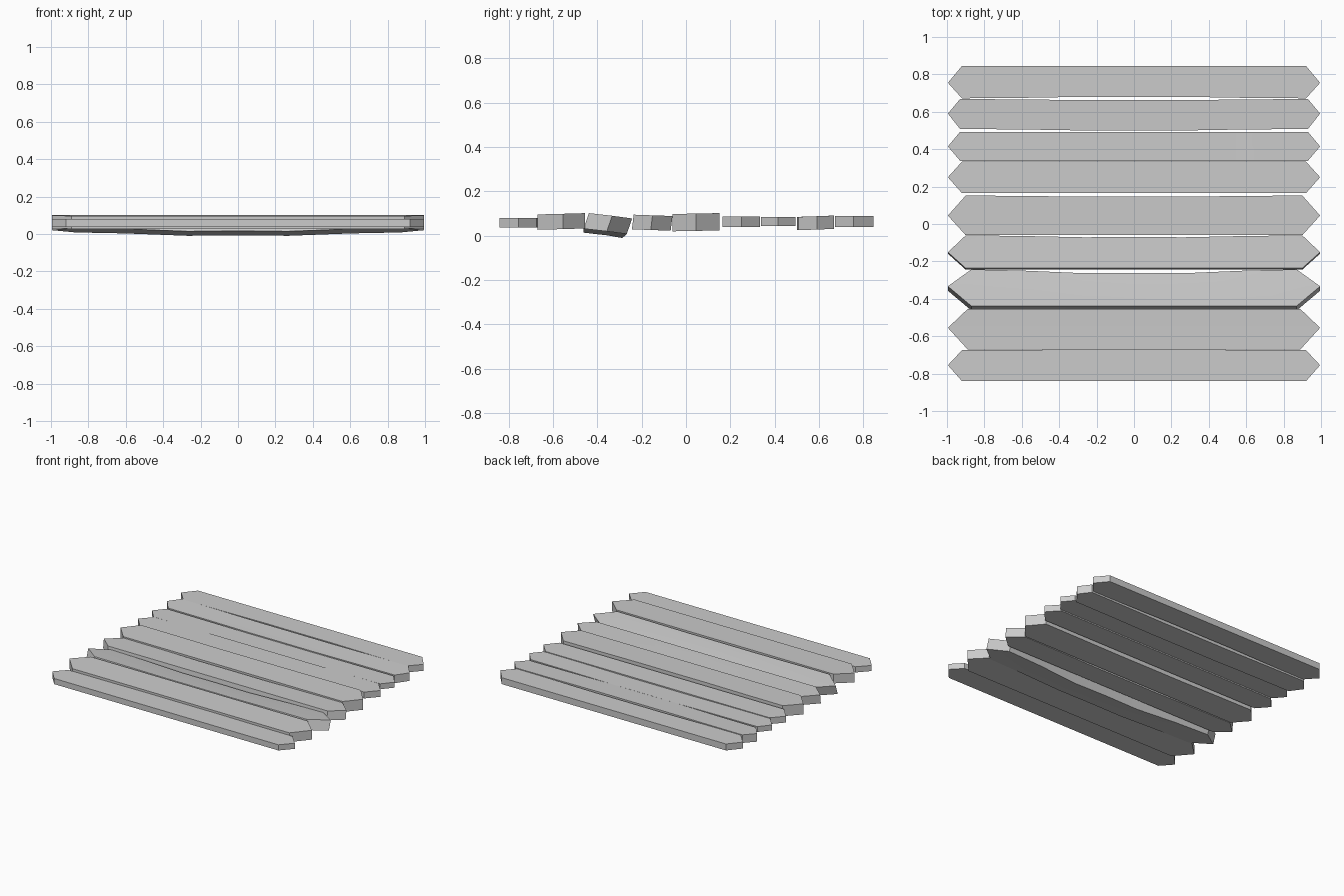
import bpy, bmesh, math

if "Cube" in bpy.data.objects:
    bpy.data.objects.remove(bpy.data.objects["Cube"])

# Per plank: front y, back y, tip y, corner x, bottom z, top z,
# top shift in y, roll (rise of the front edge), middle bow (front y, back y, top z, bottom z)
PLANKS = [
    (-0.84, -0.675, -0.755, 0.92, 0.038, 0.080, 0.0, 0.000, (0, 0.005, 0, 0)),
    (-0.67, -0.455, -0.555, 0.89, 0.030, 0.099, 0.0, -0.003, (0, 0, 0, 0)),
    (-0.45, -0.255, -0.345, 0.87, 0.020, 0.090, 0.012, 0.012, (0, -0.02, -0.004, -0.018)),
    (-0.24, -0.065, -0.155, 0.90, 0.026, 0.092, 0.004, 0.003, (0, -0.01, 0, 0)),
    (-0.06, 0.152, 0.045, 0.90, 0.022, 0.100, 0.0, -0.002, (0, -0.006, 0, 0)),
    (0.165, 0.333, 0.250, 0.92, 0.040, 0.087, 0.0, 0.000, (0, 0, 0, 0)),
    (0.338, 0.493, 0.415, 0.93, 0.045, 0.085, 0.0, 0.000, (0, 0, -0.004, 0)),
    (0.508, 0.668, 0.590, 0.93, 0.028, 0.088, 0.0, -0.003, (-0.008, -0.006, 0, 0)),
    (0.672, 0.845, 0.755, 0.92, 0.040, 0.088, 0.0, 0.000, (0.008, 0, 0, 0)),
]


def plank(name, y0, y1, yt, cx, zb, zt, shift, roll, bow):
    bm = bmesh.new()
    rings = []
    # cross-sections along the board, strongest bow in the middle
    for x, w in ((-cx, 0), (-0.6, 0.3), (-0.27, 1), (0, 0.9), (0.27, 1), (0.6, 0.3), (cx, 0)):
        a, b = y0 + bow[0] * w, y1 + bow[1] * w
        t, u = zt + bow[2] * w, zb + bow[3] * w
        ring = [(a - shift, u + roll), (yt - shift, u), (b - shift, u - roll),
                (b + shift, t - roll), (yt + shift, t), (a + shift, t + roll)]
        # the side leans inward at the corners of a tilted board
        rings.append([bm.verts.new((x, y, z)) for y, z in ring])
    for r, s in zip(rings, rings[1:]):
        for i in range(6):
            j = (i + 1) % 6
            bm.faces.new((r[i], r[j], s[j], s[i]))
    # pointed ends, each with a vertical tip edge
    for r, x in ((rings[0], -0.995), (rings[-1], 0.995)):
        lo = bm.verts.new((x, yt - shift, zb))
        hi = bm.verts.new((x, yt + shift, zt))
        bm.faces.new((r[0], r[1], lo))
        bm.faces.new((r[1], r[2], lo))
        bm.faces.new((r[3], r[4], hi))
        bm.faces.new((r[4], r[5], hi))
        bm.faces.new((r[0], lo, hi, r[5]))
        bm.faces.new((r[2], r[3], hi, lo))
    bmesh.ops.recalc_face_normals(bm, faces=bm.faces)
    mesh = bpy.data.meshes.new(name)
    bm.to_mesh(mesh)
    bm.free()
    ob = bpy.data.objects.new(name, mesh)
    bpy.context.collection.objects.link(ob)
    bpy.context.view_layer.objects.active = ob
    ob.select_set(True)
    return ob


for n, p in enumerate(PLANKS, 1):
    plank(f"plank_{n}", *p)
bpy.ops.object.shade_smooth_by_angle(angle=math.radians(35))
